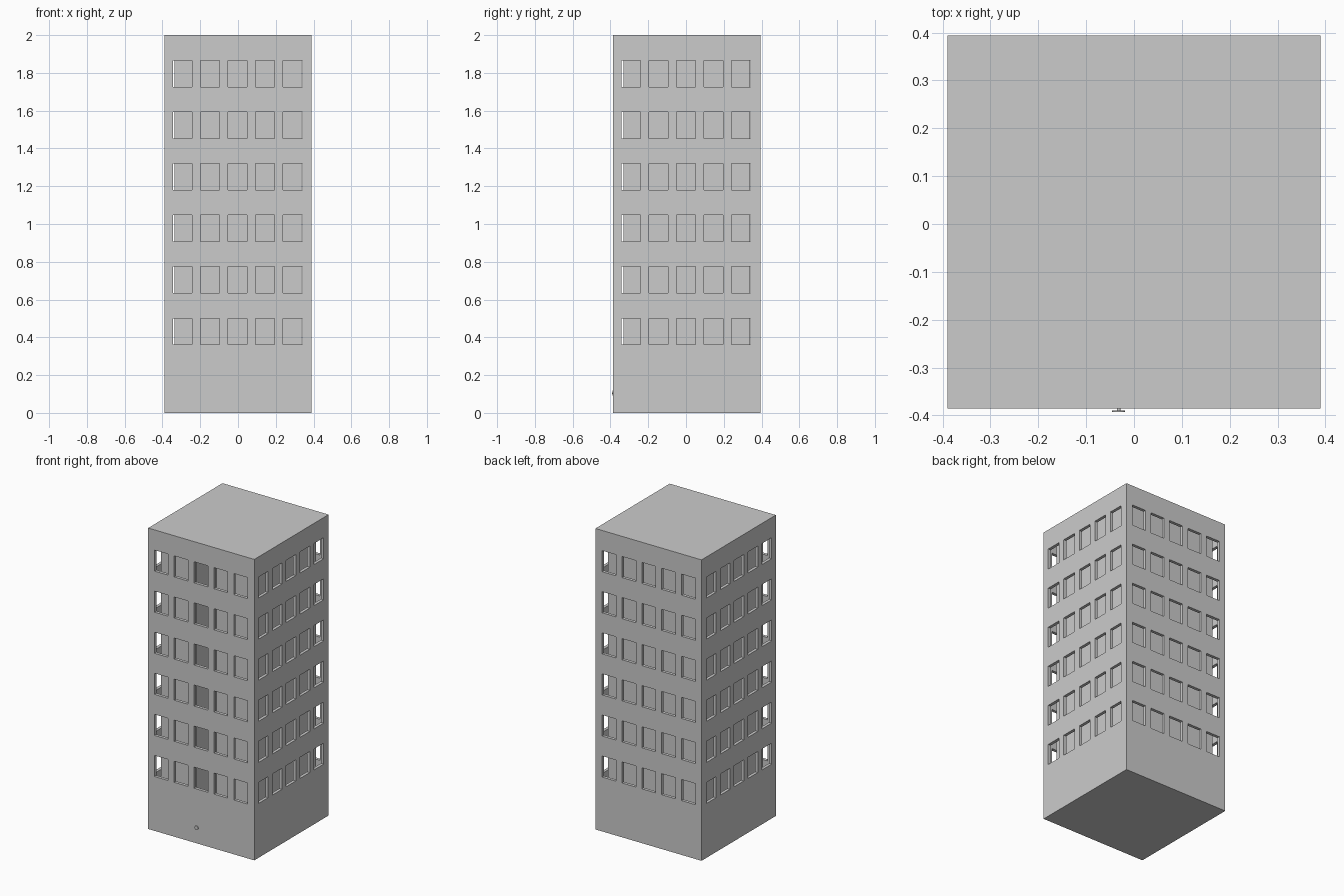
import bpy, bmesh
from mathutils import Matrix, Vector

cube = bpy.data.objects.get("Cube")
if cube:
    bpy.data.objects.remove(cube, do_unlink=True)

concrete = bpy.data.materials.new("concrete_grey")
concrete.use_nodes = True
concrete.diffuse_color = (0.6, 0.6, 0.6, 1)
concrete.node_tree.nodes["Principled BSDF"].inputs["Base Color"].default_value = (0.6, 0.6, 0.6, 1)


def make_object(name, bm):
    bmesh.ops.recalc_face_normals(bm, faces=bm.faces)
    mesh = bpy.data.meshes.new(name)
    bm.to_mesh(mesh)
    bm.free()
    mesh.materials.append(concrete)
    obj = bpy.data.objects.new(name, mesh)
    bpy.context.collection.objects.link(obj)
    return obj


def make_boxes(name, boxes):
    """Each box is a (centre, size) pair."""
    bm = bmesh.new()
    for centre, size in boxes:
        matrix = Matrix.Translation(centre) @ Matrix.Diagonal((*size, 1))
        bmesh.ops.create_cube(bm, size=1, matrix=matrix)
    return make_object(name, bm)


def cut(target, cutter):
    cutter.hide_render = True
    mod = target.modifiers.new("cut", "BOOLEAN")
    mod.operation = "DIFFERENCE"
    mod.solver = "EXACT"
    mod.object = cutter
    bpy.context.view_layer.objects.active = target
    bpy.ops.object.modifier_apply(modifier=mod.name)
    bpy.data.objects.remove(cutter, do_unlink=True)


WIDTH, HEIGHT, WALL = 0.78, 2.0, 0.02
MID_Y = 0.004
FRONT_Y = MID_Y - WIDTH / 2

# Hollow outer walls with floor and roof
walls = make_boxes("outer_walls", [((0, MID_Y, HEIGHT / 2), (WIDTH, WIDTH, HEIGHT))])
inside = WIDTH - 2 * WALL
cut(walls, make_boxes("hollow_cutter", [((0, MID_Y, HEIGHT / 2), (inside, inside, HEIGHT - 2 * WALL))]))

# Window openings, five by six on every side
columns = [0.146 * i for i in range(-2, 3)]
rows = [0.431 + 0.273 * i for i in range(6)]
win_w, win_h = 0.101, 0.14
cut(walls, make_boxes("front_back_window_cutter",
    [((x - 0.002, 0, z), (win_w, 1, win_h)) for x in columns for z in rows]))
cut(walls, make_boxes("side_window_cutter",
    [((0, y, z), (1, win_w, win_h)) for y in columns for z in rows]))

# Inner core, set back behind the windows, with a shaft at the front
core_half, shaft = 0.335, 0.074
front, back = MID_Y - core_half, MID_Y + core_half
profile = [(-core_half, front), (-shaft, front), (-shaft, 0), (shaft, 0),
           (shaft, front), (core_half, front), (core_half, back), (-core_half, back)]
bm = bmesh.new()
base = bm.faces.new([bm.verts.new((x, y, WALL)) for x, y in profile])
top = bmesh.ops.extrude_face_region(bm, geom=[base])["geom"]
bmesh.ops.translate(bm, verts=[v for v in top if isinstance(v, bmesh.types.BMVert)],
                    vec=Vector((0, 0, HEIGHT - 2 * WALL)))
make_object("inner_core", bm)

# Door knob: round plate on a short stem
bm = bmesh.new()
for radius, near, far in ((0.004, 0, 0.005), (0.0135, 0.004, 0.007)):
    place = Matrix.Translation((-0.032, FRONT_Y - (near + far) / 2, 0.105)) @ Matrix.Rotation(1.5708, 4, "X")
    bmesh.ops.create_cone(bm, cap_ends=True, segments=24, radius1=radius, radius2=radius,
                          depth=far - near, matrix=place)
knob = make_object("door_knob", bm)
bpy.context.view_layer.objects.active = knob
knob.select_set(True)
bpy.ops.object.shade_smooth_by_angle()
